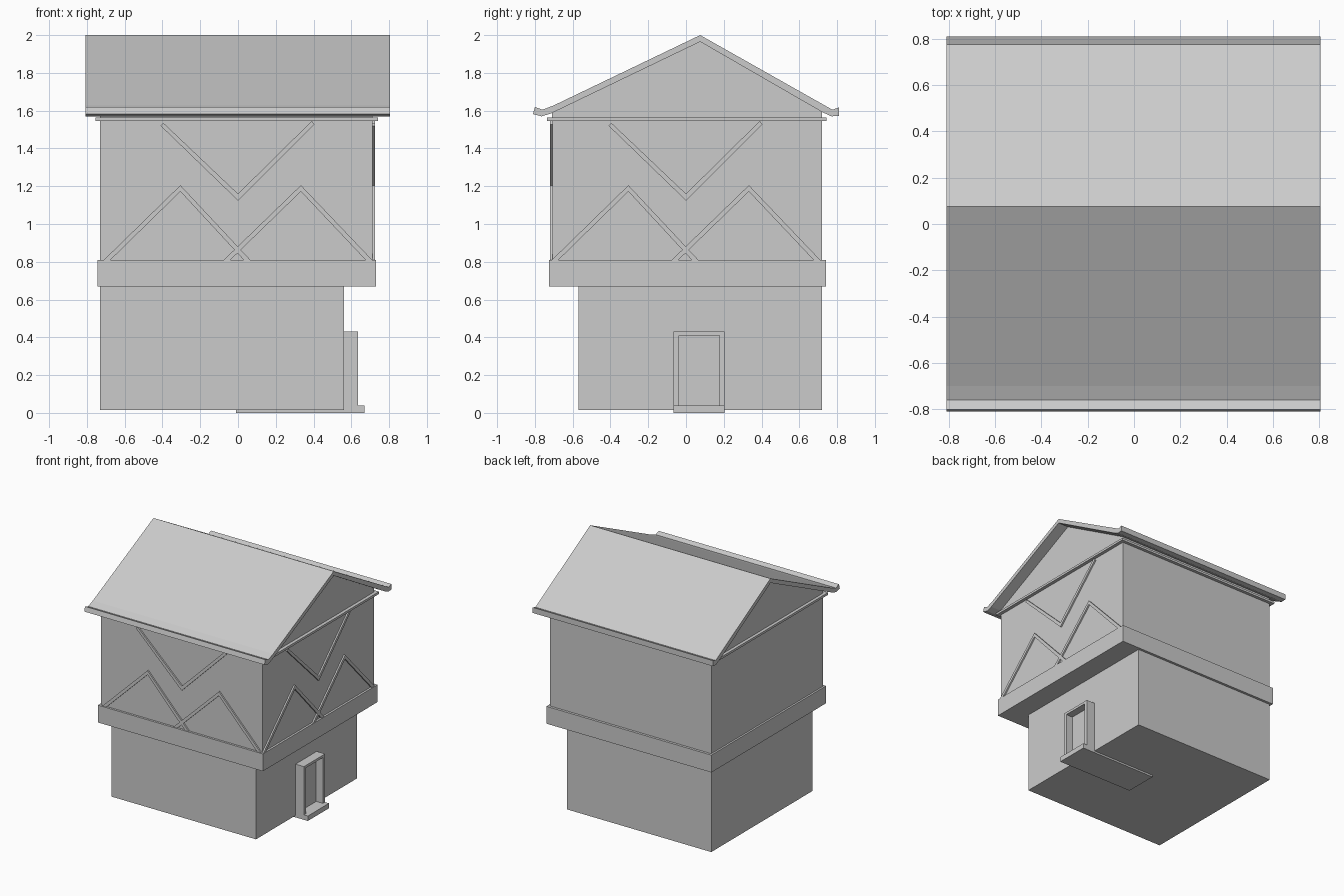
import bpy, bmesh


def make(name, bm):
    bmesh.ops.recalc_face_normals(bm, faces=bm.faces)
    me = bpy.data.meshes.new(name)
    bm.to_mesh(me)
    bm.free()
    ob = bpy.data.objects.new(name, me)
    bpy.context.collection.objects.link(ob)
    return ob


def prism(name, pts, a, b, axis):
    """Extrude a (horizontal, z) outline from a to b along 'x' or 'y'."""
    bm = bmesh.new()
    put = (lambda u, z, d: (d, u, z)) if axis == 'x' else (lambda u, z, d: (u, d, z))
    face = bm.faces.new([bm.verts.new(put(u, z, a)) for u, z in pts])
    new = bmesh.ops.extrude_face_region(bm, geom=[face])['geom']
    shift = put(0, 0, b - a)
    bmesh.ops.translate(bm, vec=shift, verts=[v for v in new if isinstance(v, bmesh.types.BMVert)])
    return make(name, bm)


def box(name, x0, x1, y0, y1, z0, z1):
    return prism(name, [(y0, z0), (y1, z0), (y1, z1), (y0, z1)], x0, x1, 'x')


# Storeys and the bands between them
box("ground_floor", -0.73, 0.56, -0.57, 0.72, 0.015, 0.67)
box("floor_band", -0.745, 0.73, -0.725, 0.74, 0.67, 0.81)
box("upper_floor", -0.73, 0.713, -0.708, 0.72, 0.81, 1.545)
box("eaves_beam", -0.755, 0.74, -0.737, 0.745, 1.545, 1.563)

# Gable walls closing the attic
prism("attic_gable", [(-0.71, 1.563), (0.72, 1.563), (0.72, 1.595), (0.075, 1.965), (-0.71, 1.588)],
      -0.73, 0.713, 'x')

# Roof with upturned eaves
roof = [(0.075, 2.0), (-0.70, 1.628), (-0.76, 1.605), (-0.80, 1.62), (-0.81, 1.582),
        (-0.765, 1.57), (-0.715, 1.585), (0.075, 1.965), (0.72, 1.593), (0.77, 1.57),
        (0.81, 1.572), (0.81, 1.617), (0.775, 1.605)]
prism("roof", roof, -0.808, 0.804, 'x')

# Timber braces on the front and right walls
braces = {
    "left_brace": [(-0.71, 0.81), (-0.305, 1.205), (0.065, 0.81),
                   (0.03, 0.81), (-0.305, 1.172), (-0.675, 0.81)],
    "right_brace": [(-0.075, 0.81), (0.333, 1.205), (0.71, 0.81),
                    (0.675, 0.81), (0.333, 1.172), (-0.04, 0.81)],
    "v_brace": [(-0.41, 1.52), (0.0, 1.124), (0.405, 1.528),
                (0.39, 1.545), (0.0, 1.16), (-0.395, 1.535)],
}
for part, pts in braces.items():
    prism("front_" + part, pts, -0.72, -0.70, 'y')
    prism("side_" + part, pts, 0.705, 0.725, 'x')

# Door frame, door panel and doorstep
frame = [(-0.065, 0.01), (-0.065, 0.43), (0.205, 0.43), (0.205, 0.01),
         (0.178, 0.01), (0.178, 0.41), (-0.037, 0.41), (-0.037, 0.01)]
prism("door_frame", frame, 0.55, 0.635, 'x')
box("door", 0.55, 0.575, -0.037, 0.178, 0.02, 0.41)
box("doorstep", -0.01, 0.67, -0.065, 0.205, 0.0, 0.04)
